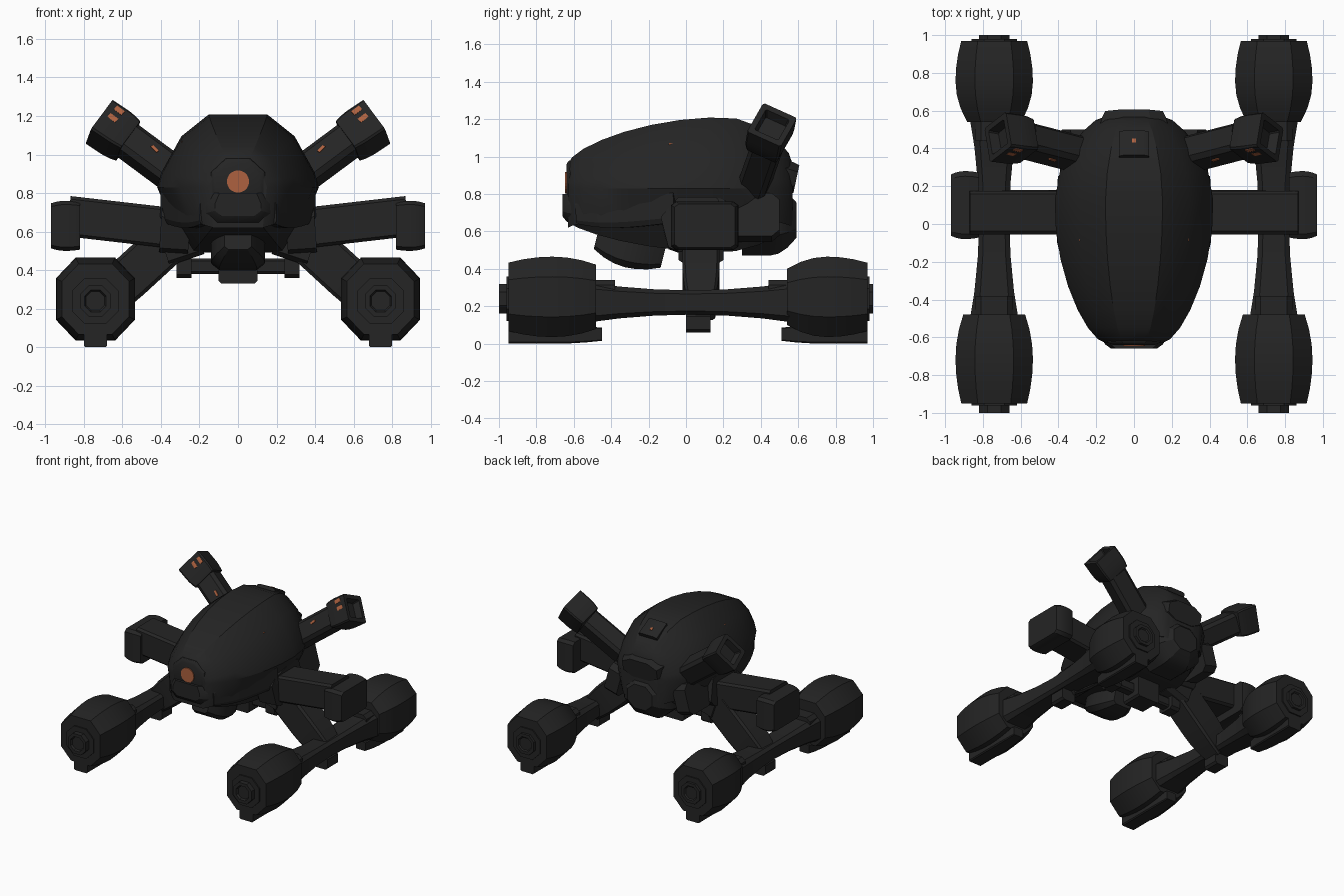
import bpy, bmesh, math
from mathutils import Vector

if "Cube" in bpy.data.objects:
    bpy.data.objects.remove(bpy.data.objects["Cube"])


def material(name, rgb):
    mat = bpy.data.materials.new(name)
    mat.use_nodes = True
    mat.diffuse_color = (*rgb, 1)
    mat.node_tree.nodes["Principled BSDF"].inputs["Base Color"].default_value = (*rgb, 1)
    return mat


DARK = material("dark grey", [.018] * 3)
ORANGE = material("orange", (.42, .12, .05))


def skin(name, rings, mat=DARK):
    """Join equal rings of points into a closed solid."""
    bm = bmesh.new()
    loops = [[bm.verts.new(point) for point in ring] for ring in rings]
    for lower, upper in zip(loops, loops[1:]):
        for i in range(len(lower)):
            bm.faces.new((lower[i - 1], lower[i], upper[i], upper[i - 1]))
    bm.faces.new(loops[0])
    bm.faces.new(loops[-1])
    bmesh.ops.recalc_face_normals(bm, faces=bm.faces)
    mesh = bpy.data.meshes.new(name)
    bm.to_mesh(mesh)
    bm.free()
    mesh.materials.append(mat)
    part = bpy.data.objects.new(name, mesh)
    bpy.context.collection.objects.link(part)
    bpy.ops.object.select_all(action='DESELECT')
    part.select_set(True)
    bpy.context.view_layer.objects.active = part
    bpy.ops.object.shade_smooth_by_angle(angle=math.radians(25))


def beam(name, start, finish, wide, high, first=1, last=1, cut=.3,
         up=Vector((0, 0, 1)), shift=(0, 0), hollow=False, mat=DARK):
    """Chamfered bar whose ends scale by first and last; wide and high are half sizes."""
    start, finish = Vector(start), Vector(finish)
    along = (finish - start).normalized()
    side = up.cross(along).normalized()
    if side.y < 0:
        side.negate()
    rise = side.cross(along)
    if rise.z < 0:
        rise.negate()
    keep = 1 - cut
    corners = []
    for a, b in ((1, 1), (-1, 1), (-1, -1), (1, -1)):
        pair = [(a, b * keep), (a * keep, b)]
        corners += pair if a * b > 0 else pair[::-1]
    steps = 1 if first == last == 1 else 6
    stations = []
    for i in range(steps + 1):
        t = i / steps
        end = first if t < .5 else last
        stations.append((t, 1 + (end - 1) * (2 * t - 1) ** 2))
    if hollow:
        stations += [(1, last * .7), (.7, last * .6)]
    rings = []
    for t, scale in stations:
        centre = start.lerp(finish, t) + side * shift[0] + rise * shift[1]
        rings.append([centre + side * (a * wide * scale) + rise * (b * high * scale)
                      for a, b in corners])
    skin(name, rings, mat)


def swell(y, front, peak, back):
    """One at the peak, falling roundly to zero at the front and back."""
    reach = (peak - y) / (peak - front) if y < peak else (y - peak) / (back - peak)
    return max(0, math.cos(reach * math.pi / 2)) ** .6


def hull(name, half, front, back, section, steps=12):
    """Symmetric body along y; section(y) gives half width, top, middle and bottom."""
    outline = half + [(-x, z) for x, z in reversed(half)]
    rings = []
    for i in range(steps + 1):
        # Closer sections towards the ends
        y = front + (back - front) * (1 - math.cos(math.pi * i / steps)) / 2
        wide, top, middle, bottom = section(y)
        rings.append([(x * wide, y, middle + z * (top - middle if z > 0 else middle - bottom))
                      for x, z in outline])
    skin(name, rings)


# Domed upper shell
def shell_section(y, front=-.63, back=.57):
    girth = swell(y, front, .1, back)
    return .15 + .27 * girth, .96 + .25 * swell(y, front, .2, back), .83, .62 + .07 * girth


hull("shell", [(.36, 1), (.7, .7), (.95, .2), (1, 0), (.86, -1)], -.63, .57, shell_section)


# Lower body
def belly_section(y):
    girth = swell(y, -.66, .2, .57)
    return .12 + .22 * girth, .8, .72, .68 - .19 * girth


hull("lower_body", [(.8, 1), (1, .3), (1, -.3), (.7, -1)], -.66, .57, belly_section)
beam("chin", (0, -.48, .56), (0, -.12, .47), wide=.14, high=.11, first=.5, last=.6)

# Nose collar and round eye
beam("nose_collar", (0, -.6, .85), (0, -.64, .85), wide=.14, high=.13, last=.8, cut=.55)
bpy.ops.mesh.primitive_cylinder_add(vertices=20, radius=.058, depth=.008,
                                    location=(0, -.643, .86), rotation=(math.pi / 2, 0, 0))
eye = bpy.context.object
eye.name = eye.data.name = "front_eye"
eye.data.materials.append(ORANGE)

# Rear dome, rear block and roof hatch
beam("rear_dome", (0, .3, .66), (0, .59, .66), wide=.22, high=.19, last=.5, cut=.55)
beam("rear_block", (0, .4, .92), (0, .59, .88), wide=.18, high=.09, last=.85, cut=.5)
beam("roof_hatch", (0, .35, 1.17), (0, .48, 1.1), wide=.08, high=.03)
beam("hatch_light", (0, .43, 1.16), (0, .45, 1.15), wide=.01, high=.004, mat=ORANGE)

# Belly block and cross bar
beam("belly_block", (0, 0, .42), (0, .17, .42), wide=.1, high=.09, cut=.15)
beam("belly_bar", (-.3, .08, .42), (.3, .08, .42), wide=.04, high=.04)

LEAN = Vector((0, .45, 1))
SKID = .74  # distance of the skids from the middle
AXIS = .08  # where the arms and legs join along y

for hand, side in ((1, "left"), (-1, "right")):
    def at(x, y, z):
        return x * hand, y, z

    def limb(part, start, finish, **shape):
        beam(f"{side}_{part}", at(*start), at(*finish), **shape)

    # Flank plates and mounts
    limb("cheek", (.17, -.58, .7), (.36, -.05, .74), wide=.05, high=.1, first=.6, last=.9)
    limb("shoulder", (.25, .36, .66), (.36, .36, .69), wide=.14, high=.12)
    limb("arm_mount", (.25, .06, .63), (.4, .06, .64), wide=.18, high=.12,
         up=Vector((0, -.25, 1)))
    limb("hip", (.2, AXIS, .56), (.38, AXIS, .5), wide=.12, high=.08)
    limb("bar_nut", (.24, AXIS, .42), (.32, AXIS, .42), wide=.07, high=.06)
    limb("flank_light", (.28, -.09, 1.06), (.28, -.06, 1.06), wide=.012, high=.012, mat=ORANGE)

    # Upper arm with a boxy open end
    root, wrist, tip = (.26, .36, .84), (.57, .44, 1.07), (.72, .46, 1.17)
    limb("upper_arm", root, wrist, wide=.08, high=.085, up=LEAN)
    limb("upper_arm_end", wrist, tip, wide=.1, high=.105, first=.9, cut=.1,
         up=LEAN, hollow=True)
    for row, lift in (("lower", .02), ("upper", .075)):
        limb(f"{row}_light", (.65, .45, 1.12), (.69, .46, 1.15), wide=.004, high=.014,
             up=LEAN, shift=(-.1, lift), mat=ORANGE)
    limb("arm_light", (.44, .4, .97), (.47, .41, 1), wide=.004, high=.008,
         up=LEAN, shift=(-.08, .02), mat=ORANGE)

    # Middle arm with end clamp
    limb("middle_arm", (.36, .06, .62), (.88, .06, .68), wide=.115, high=.105, cut=.15)
    limb("middle_clamp", (.82, .1, .63), (.97, .1, .63), wide=.18, high=.13,
         first=.95, last=.9, cut=.15)

    # Leg down to the skid
    limb("leg", (.38, AXIS, .53), (.75, AXIS, .19), wide=.1, high=.115, last=.75, cut=.15)
    limb("ankle", (SKID, 0, .11), (SKID, .13, .11), wide=.06, high=.05)
    limb("skid", (SKID, -.55, .22), (SKID, .6, .22), wide=.08, high=.065, first=1.7, last=1.7)

    # Pods at both ends of the skid
    for way, end, inner, outer, neck in ((-1, "front", -.48, -.95, .8), (1, "rear", .54, .97, .7)):
        limb(f"{end}_pod", (SKID, inner, .25), (SKID, outer, .25), wide=.205, high=.215,
             first=neck, last=.85, cut=.5)
        limb(f"{end}_nozzle_ring", (SKID, outer - way * .05, .24), (SKID, outer + way * .01, .24),
             wide=.12, high=.12, cut=.55)
        limb(f"{end}_nozzle", (SKID, outer, .24), (SKID, way, .24), wide=.08, high=.08,
             cut=.55, hollow=True)
        limb(f"{end}_foot", (SKID, inner - way * .03, .05), (SKID, outer, .05),
             wide=.06, high=.05, first=.7, cut=.15)
        limb(f"{end}_pod_clip", (SKID, inner - way * .1, .25), (SKID, inner, .25),
             wide=.1, high=.09)
